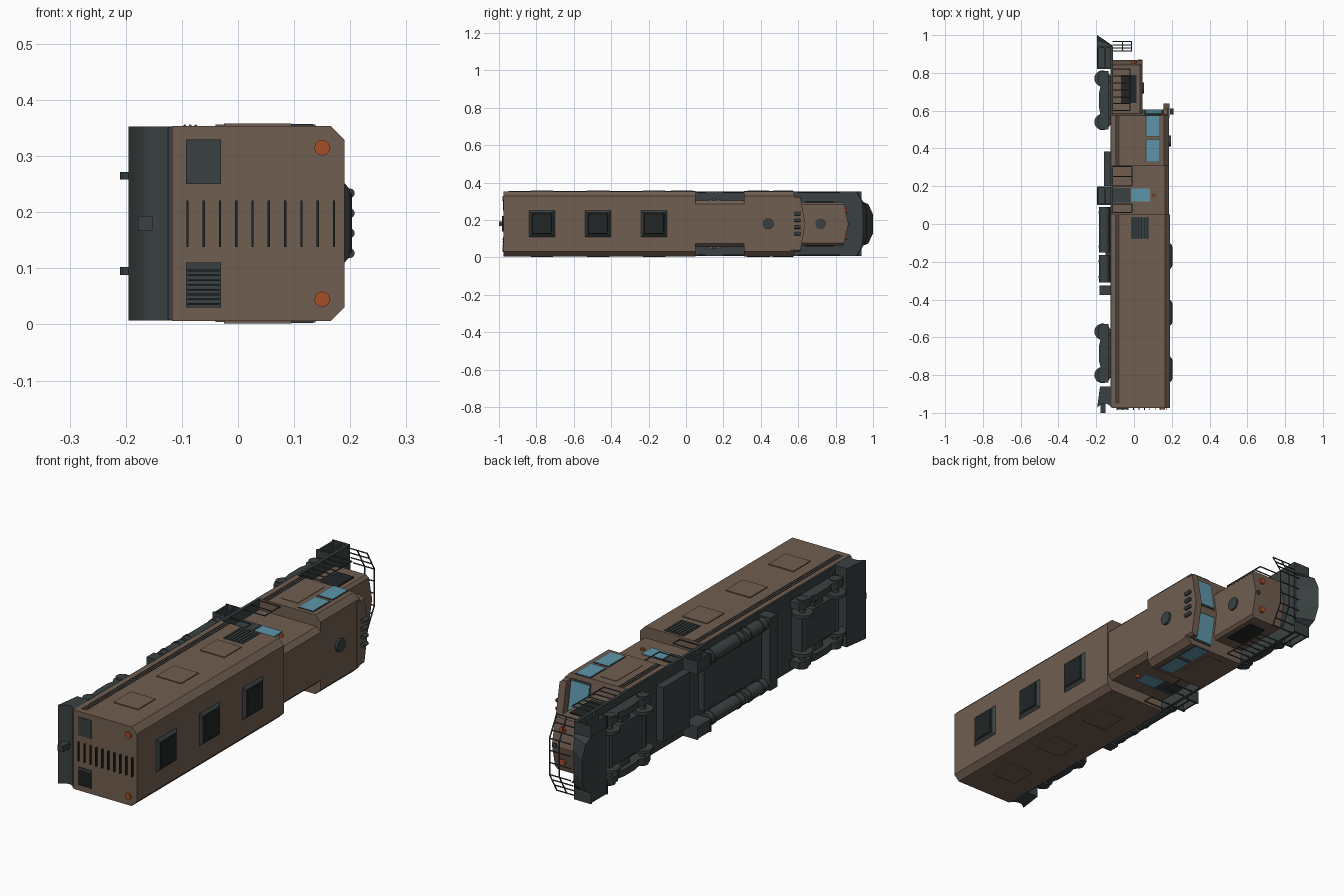
import bpy, bmesh, math
from mathutils import Vector, Matrix

if "Cube" in bpy.data.objects:
    bpy.data.objects.remove(bpy.data.objects["Cube"])

# The locomotive lies on its side: +x is its roof, y its length, z its width (middle at ZC)
ZC = 0.18

def mat(name, c):
    m = bpy.data.materials.new(name)
    m.diffuse_color = (*c, 1)
    m.use_nodes = True
    m.node_tree.nodes["Principled BSDF"].inputs["Base Color"].default_value = m.diffuse_color
    return m

BROWN = mat("brown paint", (0.165, 0.112, 0.082))
DARK = mat("dark grey metal", (0.042, 0.053, 0.054))
BLACK = mat("black slots", (0.016, 0.019, 0.019))
BLUE = mat("blue glass", (0.11, 0.30, 0.40))
ORANGE = mat("orange lamp", (0.38, 0.075, 0.02))

def finish(name, bm, m, smooth=False):
    bmesh.ops.recalc_face_normals(bm, faces=bm.faces)
    me = bpy.data.meshes.new(name)
    bm.to_mesh(me)
    bm.free()
    me.materials.append(m)
    o = bpy.data.objects.new(name, me)
    bpy.context.collection.objects.link(o)
    if smooth:
        bpy.ops.object.select_all(action='DESELECT')
        o.select_set(True)
        bpy.context.view_layer.objects.active = o
        bpy.ops.object.shade_smooth_by_angle(angle=math.radians(35))
    return o

def flip_z(bm):
    # add a copy reflected across the middle of the width
    g = bmesh.ops.duplicate(bm, geom=bm.verts[:] + bm.edges[:] + bm.faces[:])
    for v in g['geom']:
        if isinstance(v, bmesh.types.BMVert):
            v.co.z = 2 * ZC - v.co.z

def loft(name, a, b, m, both=False, split=None, smooth=False):
    # solid between two matching 3D outlines
    bm = bmesh.new()
    va, vb = [bm.verts.new(p) for p in a], [bm.verts.new(p) for p in b]
    bm.faces.new(va)
    bm.faces.new(vb)
    n = len(a)
    for i in range(n):
        j = (i + 1) % n
        bm.faces.new((va[i], va[j], vb[j], vb[i]))
    if split:   # pointed end: (edge y, peak y)
        bmesh.ops.bisect_plane(bm, geom=bm.verts[:] + bm.edges[:] + bm.faces[:],
                               plane_co=(0, 0, ZC), plane_no=(0, 0, 1))
        for v in bm.verts:
            if v.co.y > split[0] - 0.001:
                v.co.y = split[1] - (split[1] - split[0]) * abs(v.co.z - ZC) / 0.175
    if both:
        flip_z(bm)
    return finish(name, bm, m, smooth)

def box(name, x0, x1, y0, y1, z0, z1, m, both=False):
    q = [(x0, y0), (x1, y0), (x1, y1), (x0, y1)]
    return loft(name, [(x, y, z0) for x, y in q], [(x, y, z1) for x, y in q], m, both)

def along_y(name, prof, y0, y1, m, **k):
    return loft(name, [(x, y0, z) for x, z in prof], [(x, y1, z) for x, z in prof], m, **k)

def along_x(name, prof, x0, x1, m, **k):
    return loft(name, [(x0, y, z) for y, z in prof], [(x1, y, z) for y, z in prof], m, **k)

def along_z(name, prof, z0, z1, m, **k):
    return loft(name, [(x, y, z0) for x, y in prof], [(x, y, z1) for x, y in prof], m, **k)

def rod(name, p, q, r, m, n=16, both=False):
    p, q = Vector(p), Vector(q)
    bm = bmesh.new()
    rot = (q - p).to_track_quat('Z', 'Y').to_matrix().to_4x4()
    bmesh.ops.create_cone(bm, cap_ends=True, segments=n, radius1=r, radius2=r, depth=(q - p).length,
                          matrix=Matrix.Translation((p + q) / 2) @ rot)
    if both:
        flip_z(bm)
    return finish(name, bm, m, n > 6)

def section(x0, x1, half, cut):
    # body cross-section with chamfered roof edges
    return [(x0, ZC - half), (x1 - cut, ZC - half), (x1, ZC - half + cut),
            (x1, ZC + half - cut), (x1 - cut, ZC + half), (x0, ZC + half)]

# Body shells
along_y("engine_hood", section(-0.118, 0.19, 0.174, 0.025), -0.975, 0.05, BROWN)
along_y("recessed_hood", section(-0.118, 0.185, 0.125, 0.02), 0.05, 0.31, BROWN)
along_y("cab", section(-0.118, 0.185, 0.174, 0.025), 0.31, 0.575, BROWN, split=(0.575, 0.605))
along_y("cab_visor", section(0.155, 0.187, 0.15, 0.01), 0.56, 0.605, BROWN, split=(0.605, 0.638))
along_y("nose", section(-0.118, 0.045, 0.115, 0.012), 0.57, 0.83, BROWN, split=(0.83, 0.868))

# Deck below the body
box("deck_frame", -0.125, -0.112, -0.97, 0.935, 0.008, 0.352, DARK)

# Roof fans: tapered square housings with recessed-looking tops
def frustum(name, y0, y1, z0, z1, x0, x1, ins, m):
    a = [(y0, z0), (y1, z0), (y1, z1), (y0, z1)]
    b = [(y0 + ins, z0 + ins), (y1 - ins, z0 + ins), (y1 - ins, z1 - ins), (y0 + ins, z1 - ins)]
    loft(name, [(x0, y, z) for y, z in a], [(x1, y, z) for y, z in b], m)

for i, y in enumerate((-0.77, -0.47, -0.17)):
    frustum(f"roof_fan_{i}", y - 0.072, y + 0.072, 0.108, 0.254, 0.188, 0.2, 0.014, DARK)
    frustum(f"roof_fan_top_{i}", y - 0.055, y + 0.055, 0.125, 0.237, 0.199, 0.203, 0.004, BLACK)
    # side access panels
    box(f"side_panel_{i}", -0.025, 0.095, y - 0.06, y + 0.06, 0.002, 0.007, BROWN, True)
rod("cab_roof_vent", (0.18, 0.44, ZC), (0.195, 0.44, ZC), 0.029, DARK, 20)
rod("nose_top_vent", (0.04, 0.72, ZC), (0.053, 0.72, ZC), 0.029, DARK, 20)
for i in range(4):
    z = 0.127 + i * 0.0355
    rod(f"headlight_{i}", (0.199, 0.58, z), (0.199, 0.612, z), 0.009, DARK, 12)

# Rear end: slots, louvres, lamps
for i in range(10):
    x = -0.09 + i * 0.029
    box(f"rear_slot_{i}", x - 0.002, x + 0.002, -0.985, -0.97, 0.138, 0.221, BLACK)
box("rear_grille", -0.093, -0.03, -0.979, -0.97, 0.03, 0.11, DARK, True)
for i in range(8):
    z = 0.035 + i * 0.0085
    box(f"rear_louvre_{i}", -0.09, -0.033, -0.982, -0.97, z, z + 0.003, BLACK)
rod("rear_lamp", (0.15, -0.981, 0.045), (0.15, -0.97, 0.045), 0.014, ORANGE, 12, True)

# Side grille and pipes on the +z side
box("side_grille", -0.015, 0.08, -0.08, 0.038, 0.35, 0.357, DARK)
for i in range(6):
    x = -0.008 + i * 0.015
    box(f"grille_bar_{i}", x, x + 0.005, -0.075, 0.033, 0.352, 0.3585, BLACK)
for i, x in enumerate((-0.095, -0.085, -0.075)):
    for j, (a, b) in enumerate(((-0.95, 0.05), (0.31, 0.575))):
        rod(f"side_pipe_{i}_{j}", (x, a, 0.354), (x, b, 0.354), 0.0025, DARK, 6)

# Cab glass, door and side plate
for i, (a, b) in enumerate(((0.33, 0.445), (0.465, 0.58))):
    box(f"cab_window_frame_{i}", 0.062, 0.138, a - 0.003, min(b + 0.003, 0.576), 0.0035, 0.0085, DARK, True)
    box(f"cab_side_window_{i}", 0.066, 0.134, a, min(b, 0.573), 0.0025, 0.008, BLUE, True)
def front_plate(name, x0, x1, t0, t1, e, m):
    # plate following the slanted cab front
    p = [(0.575 + 0.03 * t, 0.006 + 0.174 * t) for t in (t0, t1)]
    along_x(name, [p[0], p[1], (p[1][0] + e, p[1][1]), (p[0][0] + e, p[0][1])], x0, x1, m, both=True)
front_plate("windshield_frame", 0.056, 0.152, 0.12, 0.9, 0.003, DARK)
front_plate("windshield", 0.06, 0.148, 0.16, 0.86, 0.005, BLUE)
box("door_lower_panel", -0.115, -0.018, 0.115, 0.19, 0.052, 0.057, DARK, True)
box("door_window", -0.013, 0.085, 0.118, 0.188, 0.051, 0.057, BLUE, True)
rod("door_lamp", (0.105, 0.152, 0.045), (0.105, 0.152, 0.057), 0.009, ORANGE, 12, True)
box("cab_side_panel", -0.04, 0.04, 0.36, 0.54, 0.004, 0.007, BROWN, True)

# Nose grille and lamps
box("nose_side_grille", -0.07, 0.012, 0.64, 0.79, 0.06, 0.067, BLACK, True)
rod("nose_lamp", (0.0, 0.835, 0.11), (0.0, 0.862, 0.11), 0.014, ORANGE, 12, True)
rod("nose_lamp_upper", (0.03, 0.84, ZC), (0.03, 0.872, ZC), 0.01, DARK, 12)

# Railings
def railing(name, path, n, lo, hi, mids, both):
    # rails along a (y, z) path, with n posts per stretch
    for s in range(len(path) - 1):
        p, q = path[s], path[s + 1]
        for k, x in enumerate((hi, *mids)):
            rod(f"{name}_rail_{s}_{k}", (x, *p), (x, *q), 0.003, DARK, 6, both)
        for i in range(n + 1):
            y, z = (p[j] + (q[j] - p[j]) * i / n for j in (0, 1))
            rod(f"{name}_post_{s}_{i}", (lo, y, z), (hi, y, z), 0.003, DARK, 6, both)
railing("front", [(0.915, 0.012), (0.965, 0.1), (0.965, 0.26), (0.915, 0.348)], 3, -0.115, -0.012, [-0.06], False)
railing("nose_side", [(0.6, 0.013), (0.82, 0.013)], 6, -0.115, -0.02, [], True)
railing("walkway", [(0.2, 0.013), (0.305, 0.013)], 2, -0.115, -0.01, [], True)
railing("doorway", [(0.06, 0.013), (0.105, 0.013)], 1, -0.115, -0.01, [], True)

# Entry steps: side walls with treads between
for n, (a, b) in enumerate(((0.105, 0.195), (0.825, 0.935))):
    for k, y in enumerate((a, b)):
        box(f"step_wall_{n}_{k}", -0.195, -0.112, y - 0.004, y + 0.004, 0.008, 0.065, DARK, True)
    box(f"step_back_{n}", -0.195, -0.112, a, b, 0.055, 0.065, DARK, True)
    for k, x in enumerate((-0.192, -0.155)):
        box(f"step_tread_{n}_{k}", x, x + 0.007, a, b, 0.01, 0.06, DARK, True)

# Front plow, leaning forward at its foot
def plow(x, s):
    return [(x, 0.83, 0.065), (x, 0.94, 0.06), (x, 0.94 + 0.035 * s, 0.075), (x, 0.94 + 0.06 * s, 0.13),
            (x, 0.94 + 0.06 * s, 0.23), (x, 0.94 + 0.035 * s, 0.285), (x, 0.94, 0.3), (x, 0.83, 0.295)]
loft("front_plow", plow(-0.195, 1), plow(-0.115, 0.1), DARK)

# Rear pilot with a curved face, and coupler
curve = [(-0.195 + 0.08 * t / 8, -0.972 + 0.022 * math.sin(math.pi * t / 8)) for t in range(9)]
along_z("rear_pilot", curve + [(-0.115, -0.86), (-0.18, -0.86)], 0.007, 0.353, DARK, smooth=True)
box("coupler", -0.178, -0.152, -1.0, -0.94, 0.167, 0.193, DARK)

# Trucks
for n, yc in enumerate((0.655, -0.685)):
    box(f"truck_core_{n}", -0.175, -0.115, yc - 0.13, yc + 0.13, 0.1, 0.26, DARK)
    side = [(-0.178, -0.155), (-0.19, -0.13), (-0.19, -0.09), (-0.178, -0.07), (-0.185, -0.04), (-0.185, 0.04),
            (-0.178, 0.07), (-0.19, 0.09), (-0.19, 0.13), (-0.178, 0.155), (-0.135, 0.155), (-0.135, -0.155)]
    along_z(f"truck_side_frame_{n}", [(x, yc + y) for x, y in side], 0.035, 0.065, DARK, both=True)
    box(f"truck_bolster_{n}", -0.165, -0.118, yc - 0.03, yc + 0.03, 0.05, 0.31, DARK)
    for k, d in enumerate((-0.115, 0.115)):
        rod(f"wheel_{n}_{k}", (-0.167, yc + d, 0.088), (-0.167, yc + d, 0.102), 0.043, DARK, 20, True)
        rod(f"axle_{n}_{k}", (-0.167, yc + d, 0.03), (-0.167, yc + d, 0.33), 0.014, DARK, 12)
        rod(f"axle_box_{n}_{k}", (-0.167, yc + d, 0.028), (-0.167, yc + d, 0.05), 0.024, DARK, 12, True)

# Underbody equipment
box("battery_box", -0.16, -0.118, 0.2, 0.385, 0.06, 0.30, DARK)
box("fuel_tank", -0.15, -0.118, -0.31, 0.09, 0.08, 0.28, DARK)
for i, (a, b) in enumerate(((-0.31, -0.165), (-0.15, 0.09))):
    rod(f"air_tank_{i}", (-0.157, a, 0.045), (-0.157, b, 0.045), 0.029, DARK, 12, True)
    for k, y in enumerate((a + 0.03, b - 0.03)):
        rod(f"tank_band_{i}_{k}", (-0.157, y - 0.005, 0.045), (-0.157, y + 0.005, 0.045), 0.032, DARK, 12, True)
box("cross_beam", -0.182, -0.118, -0.375, -0.325, 0.02, 0.34, DARK)
